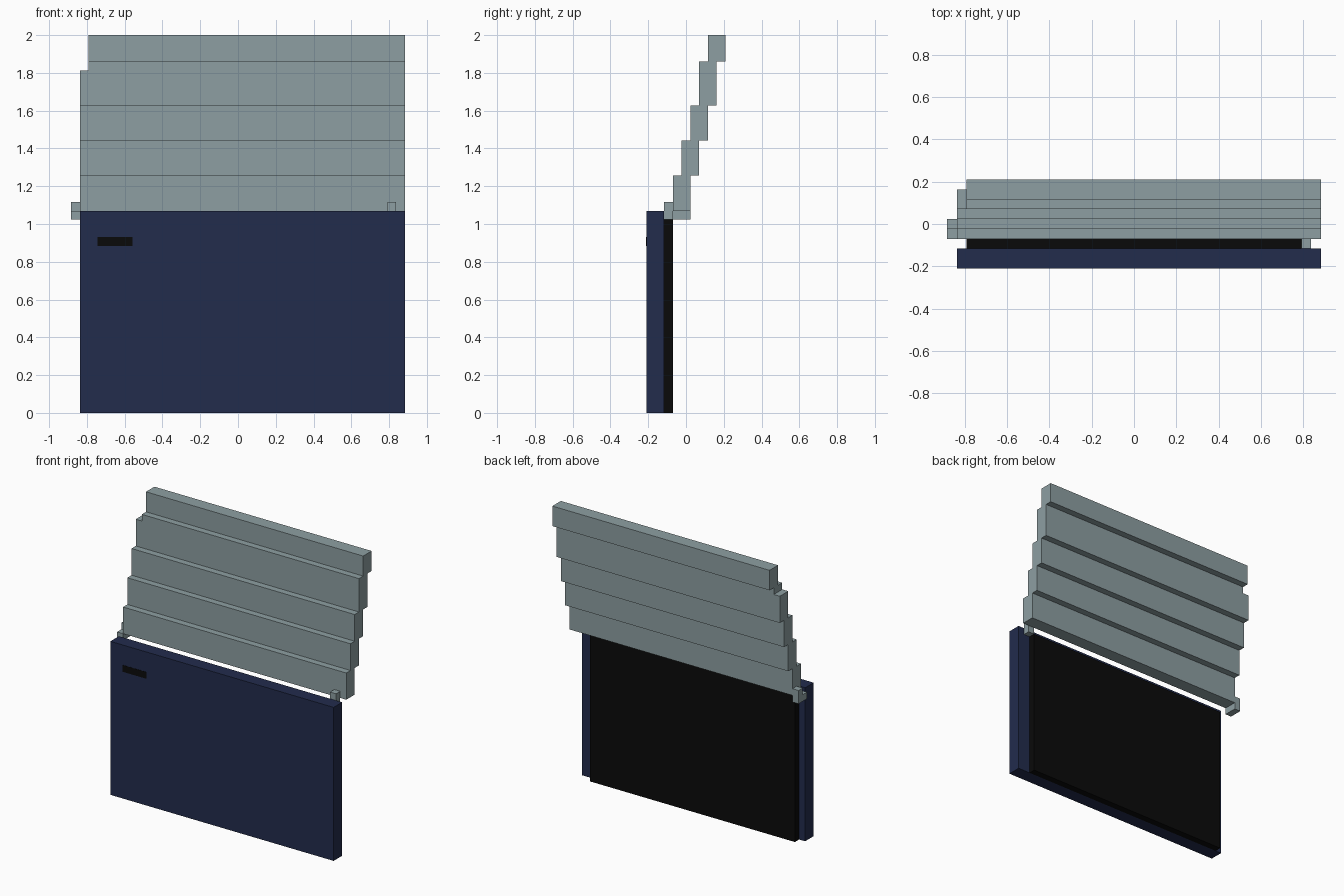
import bpy, bmesh

if "Cube" in bpy.data.objects:
    bpy.data.objects.remove(bpy.data.objects["Cube"])

V = 2 / 43  # block unit: the model is 43 blocks tall


def material(name, rgb):
    m = bpy.data.materials.new(name)
    m.diffuse_color = (*rgb, 1)
    m.use_nodes = True
    m.node_tree.nodes["Principled BSDF"].inputs["Base Color"].default_value = m.diffuse_color
    return m


NAVY = material("navy paint", (0.016, 0.025, 0.073))
BLACK = material("black trim", (0.003, 0.003, 0.003))
GLASS = material("grey glass", (0.270, 0.347, 0.361))


def part(name, mat, *boxes):
    """One object from boxes given as (x0, x1, y0, y1, z0, z1) in block units."""
    bm = bmesh.new()
    for x0, x1, y0, y1, z0, z1 in boxes:
        for v in bmesh.ops.create_cube(bm, size=1)["verts"]:
            v.co = (V * (x1 if v.co.x > 0 else x0),
                    V * (y1 if v.co.y > 0 else y0),
                    V * (z1 if v.co.z > 0 else z0))
    mesh = bpy.data.meshes.new(name)
    bm.to_mesh(mesh)
    bm.free()
    mesh.materials.append(mat)
    ob = bpy.data.objects.new(name, mesh)
    bpy.context.collection.objects.link(ob)
    return ob


# Lower door: painted skin, inner trim, flush handle plate
part("door_skin", NAVY, (-18, 19, -4.5, -2.5, 0, 23))
part("inner_trim", BLACK, (-17, 17, -2.5, -1.5, 0, 22))
part("door_handle", BLACK, (-16, -12, -4.53, -4.45, 19, 20))

# Window: leaning stack of slabs, each one block further back
levels = [23, 27, 31, 35, 40, 43]
for i, (z0, z1) in enumerate(zip(levels, levels[1:])):
    y = i - 1.5
    if i < 3:
        boxes = [(-18, 19, y, y + 2, z0, z1)]
    elif i == 3:  # notched upper corner
        boxes = [(-17, 19, y, y + 2, z0, z1), (-18, -17, y, y + 2, z0, z1 - 1)]
    else:
        boxes = [(-17, 19, y, y + 2, z0, z1)]
    part(f"window_slab_{i + 1}", GLASS, *boxes)

# Window corner tabs
part("window_tab_right", GLASS, (17, 18, -2.5, -1.5, 22, 24))
part("window_tab_left", GLASS,
     (-19, -18, -1.5, 0.5, 22, 23), (-19, -18, -0.5, 0.5, 23, 24))
